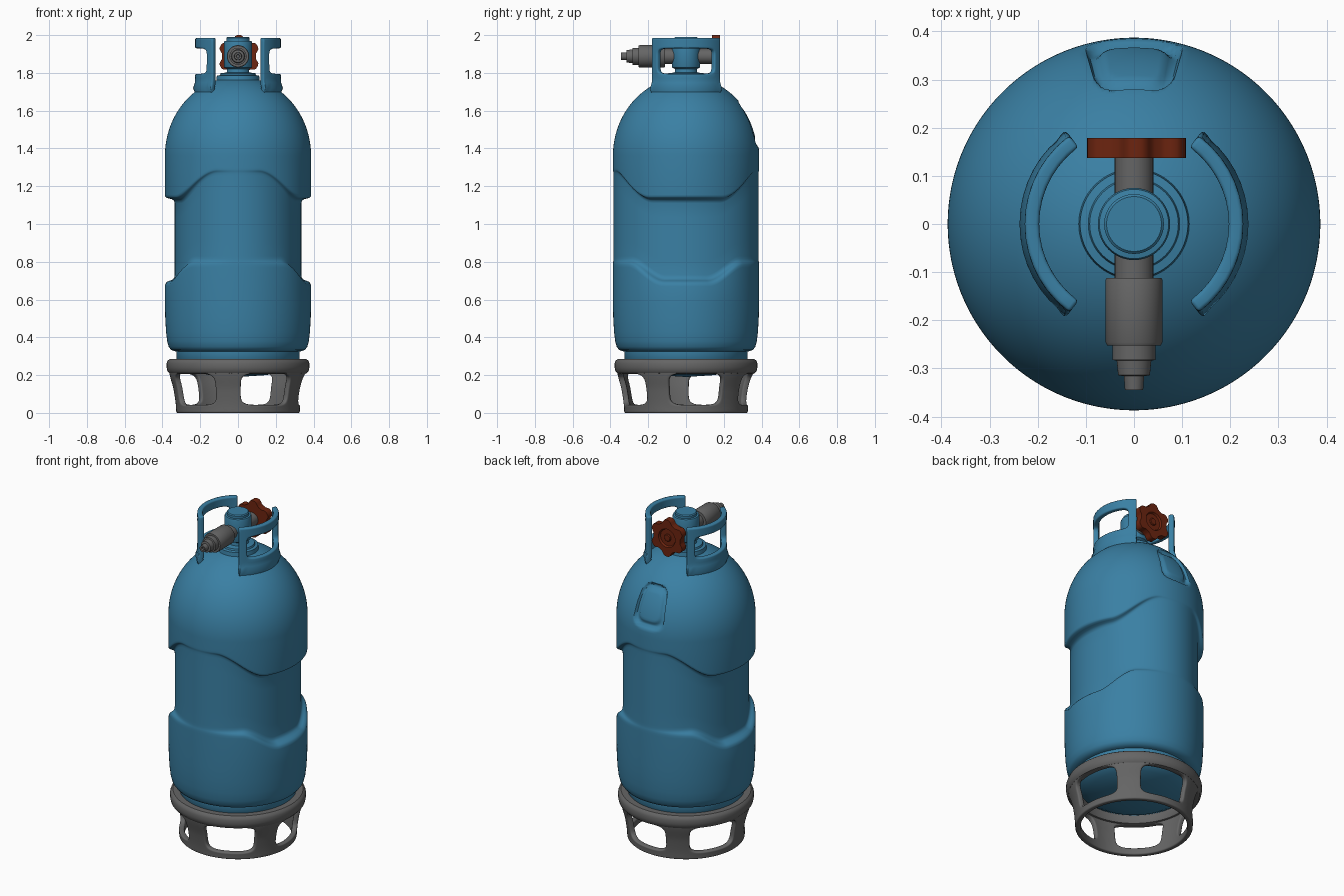
import bpy, bmesh, math
from mathutils import Matrix

if "Cube" in bpy.data.objects:
    bpy.data.objects.remove(bpy.data.objects["Cube"])


def material(name, rgb):
    m = bpy.data.materials.new(name)
    m.diffuse_color = (*rgb, 1)
    m.use_nodes = True
    m.node_tree.nodes["Principled BSDF"].inputs["Base Color"].default_value = m.diffuse_color
    return m


BLUE = material("blue paint", (0.042, 0.215, 0.37))
GREY = material("grey metal", (0.13, 0.13, 0.13))
RED = material("dark red plastic", (0.15, 0.018, 0.005))


def smooth(a, b, x):
    t = min(1, max(0, (x - a) / (b - a)))
    return t * t * (3 - 2 * t)


def finish(name, bm, mat, mods=(), angle=35):
    bmesh.ops.remove_doubles(bm, verts=bm.verts, dist=1e-5)
    bmesh.ops.recalc_face_normals(bm, faces=bm.faces)
    me = bpy.data.meshes.new(name)
    bm.to_mesh(me)
    bm.free()
    me.materials.append(mat)
    ob = bpy.data.objects.new(name, me)
    bpy.context.collection.objects.link(ob)
    bpy.ops.object.select_all(action='DESELECT')
    ob.select_set(True)
    bpy.context.view_layer.objects.active = ob
    for kind, props in mods:
        mod = ob.modifiers.new(kind, kind)
        for k, v in props.items():
            setattr(mod, k, v)
        bpy.ops.object.modifier_apply(modifier=mod.name)
    bpy.ops.object.shade_smooth_by_angle(angle=math.radians(angle))
    return ob


def skin(name, rows, segs, point, mat, matrix=None, angle=35):
    """Closed surface: point(row, theta) gives each vertex of each ring."""
    bm = bmesh.new()
    rings = [[bm.verts.new(point(r, 2 * math.pi * i / segs)) for i in range(segs)] for r in rows]
    for a, b in zip(rings, rings[1:]):
        for i in range(segs):
            j = (i + 1) % segs
            bm.faces.new((a[i], a[j], b[j], b[i]))
    bmesh.ops.dissolve_degenerate(bm, dist=1e-6, edges=bm.edges)
    if matrix:
        bm.transform(matrix)
    return finish(name, bm, mat, angle=angle)


def lathe(name, profile, mat, matrix=None, segs=64, lobes=None):
    def point(row, a):
        r, z = row
        if lobes and r > 0.08:
            r *= lobes(a)
        return (r * math.cos(a), r * math.sin(a), z)
    return skin(name, profile, segs, point, mat, matrix)


def windowed_wall(name, mat, centres, half, z0, z1, hole_half, h0, h1, radius, thick, bevel, k=5):
    """Curved wall panels, each with a rounded opening."""
    bm = bmesh.new()
    n, steps = 14, 5
    edge = [-1 + 2 * i / n for i in range(n)]
    square = ([(t, -1) for t in edge] + [(1, t) for t in edge]
              + [(-t, 1) for t in edge] + [(-1, -t) for t in edge])
    for c in centres:
        rings = []
        for s in range(steps + 1):
            f = s / steps
            ring = []
            for u, v in square:
                d = (abs(u) ** k + abs(v) ** k) ** (1 / k)
                a = (1 - f) * u * half + f * u / d * hole_half
                z = ((1 - f) * ((z0 + z1) / 2 + v * (z1 - z0) / 2)
                     + f * ((h0 + h1) / 2 + v / d * (h1 - h0) / 2))
                a = math.radians(a + c)
                r = radius(z)
                ring.append(bm.verts.new((r * math.cos(a), r * math.sin(a), z)))
            rings.append(ring)
        for p, q in zip(rings, rings[1:]):
            for i in range(len(p)):
                j = (i + 1) % len(p)
                bm.faces.new((p[i], p[j], q[j], q[i]))
    return finish(name, bm, mat, [
        ('SOLIDIFY', dict(thickness=thick, offset=0, use_even_offset=True)),
        ('BEVEL', dict(width=bevel, segments=3, limit_method='ANGLE', angle_limit=math.radians(50)))], 40)


# --- tank body: rows are (outer radius, z, which wavy edge, amount of waist) ---
R = 0.387
rows = [(r, z, '', 0) for r, z in [
    (0, .19), (.15, .2), (.25, .225), (.305, .255), (.325, .285), (.325, .325), (.338, .327),
    (.355, .334), (.367, .35), (.375, .38), (.381, .43), (.385, .5), (R, .58)]]
rows += [(R, dz, 'low', w) for dz, w in [
    (-.03, 0), (-.016, .05), (-.006, .22), (.0, .5), (.006, .78), (.016, .95), (.03, 1)]]
rows += [(R, f, 'mid', 1) for f in (.2, .4, .6, .8)]
rows += [(R, dz, 'high', w) for dz, w in [
    (-.025, 1), (-.012, .93), (-.004, .7), (.0, .4), (.004, .15), (.01, .03), (.02, 0)]]
rows += [(R, 1.33, '', 0)]
for i in range(61):
    t = math.pi / 2 * i / 60
    rows.append((R * math.cos(t), 1.36 + .42 * math.sin(t), '', 0))


def body_point(row, a):
    r, z, kind, waist = row
    c, s = math.cos(a), math.sin(a)
    side = math.degrees(math.atan2(abs(s), abs(c)))      # 0 at the sides, 90 at front and back
    low = .70 + .10 * smooth(18, 52, side)
    high = 1.135 + .145 * smooth(30, 74, side)
    if kind == 'low':
        z += low
    elif kind == 'high':
        z += high
    elif kind == 'mid':
        z = low + .03 + z * (high - low - .055)
    if waist:
        oval = 1 / math.hypot(c / .335, s / .384)
        r += (oval - r) * waist
    x, y = r * c, r * s
    # sunken label pocket with a raised pad, on the back shoulder
    if y > 0 and 1.37 < z < 1.70:
        hx = .094 - .12 * (z - 1.53)
        d = (abs(x / hx) ** 4 + abs((z - 1.53) / .118) ** 4) ** .25
        y -= .022 * (1 - smooth(.88, 1.03, d)) - .012 * (1 - smooth(.66, .8, d))
    return (x, y, z)


skin("tank_body", rows, 256, body_point, BLUE, angle=50)

# --- foot ring: five windows in a flared wall, with a thick rim ---
windowed_wall("foot_ring_wall", GREY, [27 - 90 + 72 * i for i in range(5)], 36, 0, .25, 24.5, .042, .21,
              lambda z: .312 + .028 * smooth(0, .25, z) + .012 * smooth(.12, .24, z), .03, .008)
lathe("foot_ring_rim", [(.325, .215), (.35, .207), (.364, .21), (.374, .222), (.378, .24), (.378, .262),
                        (.373, .276), (.362, .285), (.322, .285), (.32, .275), (.32, .225), (.325, .215)],
      GREY, segs=96)

# --- two handle guards around the valve ---
for label, centre in (("right", 0), ("left", 180)):
    windowed_wall(label + "_handle_guard", BLUE, [centre], 54, 1.67, 1.985, 42, 1.795, 1.93,
                  lambda z: .212 + .022 * max(0, (1.76 - z) / .06) ** 2 * (z > 1.70), .03, .008, 7)

# --- valve, its horizontal stem and outlet, and the hand wheel ---
lathe("valve_body", [(0, 1.76), (.115, 1.76), (.112, 1.785), (.095, 1.788), (.092, 1.798), (.078, 1.80),
                     (.06, 1.802), (.058, 1.82), (.072, 1.828), (.075, 1.835), (.075, 1.96), (.072, 1.968),
                     (.062, 1.97), (.062, 1.984), (.057, 1.989), (0, 1.989)], BLUE)
forward = Matrix.Translation((0, 0, 1.888)) @ Matrix.Rotation(math.pi / 2, 4, 'X')   # local z -> front
lathe("valve_outlet", [(0, -.15), (.04, -.15), (.04, .112), (.057, .112), (.059, .116), (.059, .246),
                       (.056, .252), (.045, .252), (.045, .282), (.036, .284), (.033, .314), (.021, .316),
                       (.019, .345), (.01, .345), (.008, .335), (0, .335)], GREY, forward, 48)
wheel_place = Matrix.Translation((.005, 0, 0)) @ forward
lathe("hand_wheel", [(0, -.168), (.05, -.168), (.056, -.179), (.112, -.179), (.112, -.137), (0, -.137)],
      RED, wheel_place, 72,
      lambda a: .90 + .10 * max(-1, min(1, -1.5 * math.cos(6 * a))))
lathe("hand_wheel_hub", [(0, -.176), (.018, -.176), (.022, -.172), (.022, -.16), (0, -.16)], RED, wheel_place, 24)
